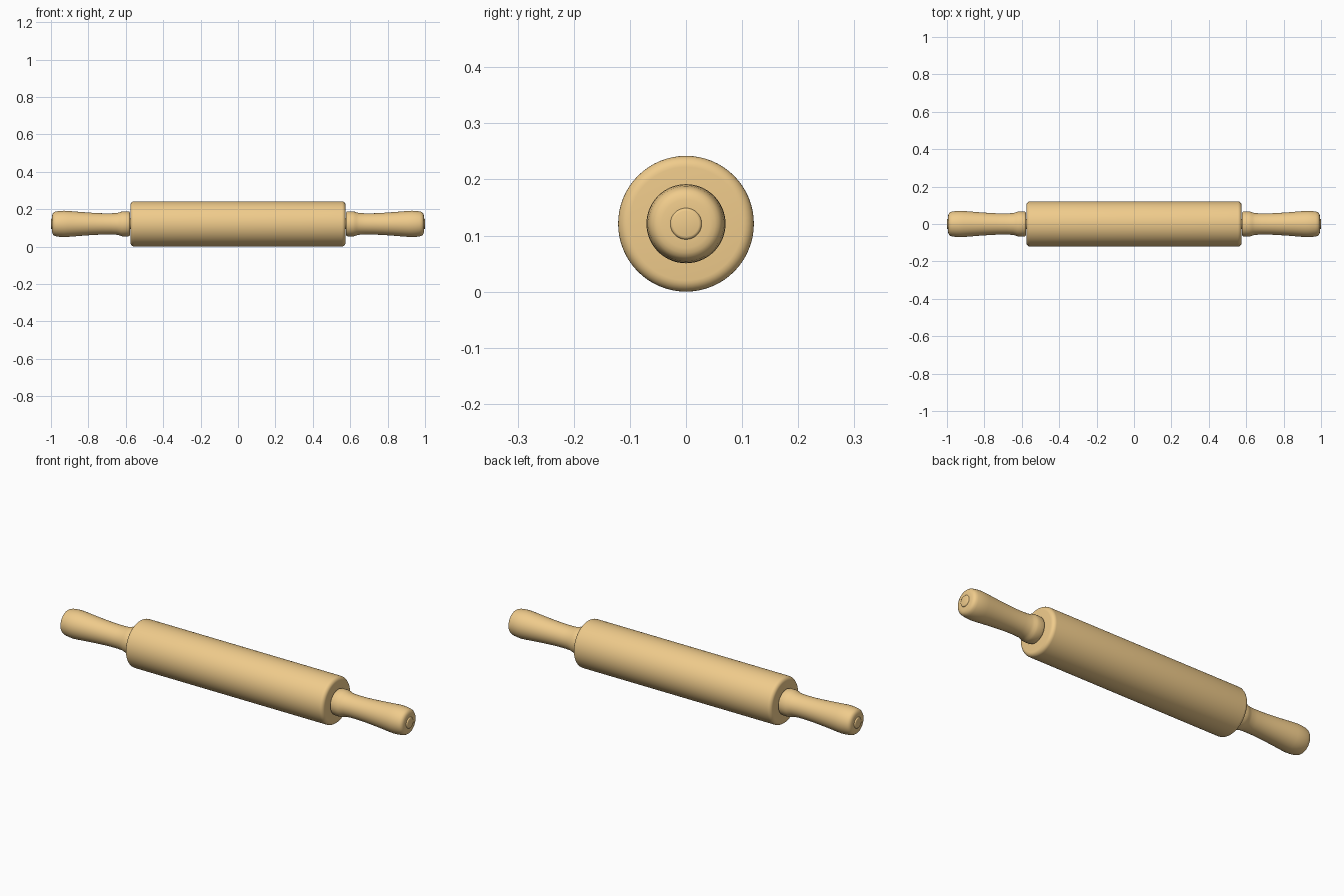
import bpy, bmesh, math

if "Cube" in bpy.data.objects:
    bpy.data.objects.remove(bpy.data.objects["Cube"])

R = 0.121          # roller radius, also axis height
SEGMENTS = 64

wood = bpy.data.materials.new("wood")
wood.diffuse_color = (0.87, 0.60, 0.26, 1)
wood.use_nodes = True
wood.node_tree.nodes["Principled BSDF"].inputs["Base Color"].default_value = wood.diffuse_color


def lathe(name, profile):
    """Spin (x, radius) points round the long axis into a closed solid."""
    bm = bmesh.new()
    rings = []
    for x, r in profile:
        rings.append([bm.verts.new((x, r * math.cos(a), R + r * math.sin(a)))
                      for a in (2 * math.pi * i / SEGMENTS for i in range(SEGMENTS))])
    for a, b in zip(rings, rings[1:]):
        for i in range(SEGMENTS):
            j = (i + 1) % SEGMENTS
            bm.faces.new((a[i], a[j], b[j], b[i]))
    bm.faces.new(rings[0])
    bm.faces.new(rings[-1])
    bmesh.ops.recalc_face_normals(bm, faces=bm.faces)
    mesh = bpy.data.meshes.new(name)
    bm.to_mesh(mesh)
    bm.free()
    mesh.materials.append(wood)
    obj = bpy.data.objects.new(name, mesh)
    bpy.context.collection.objects.link(obj)
    bpy.ops.object.select_all(action='DESELECT')
    obj.select_set(True)
    bpy.context.view_layer.objects.active = obj
    bpy.ops.object.shade_smooth_by_angle(angle=math.radians(40))
    return obj


# Roller with rounded end rims
fillet = 0.02
rim = [(0.575 - fillet + fillet * math.sin(t), R - fillet + fillet * math.cos(t))
       for t in (math.pi / 2 * i / 6 for i in range(7))]
rim.append((0.575, 0.03))
lathe("roller", [(-x, r) for x, r in reversed(rim)] + rim)

# Handles: collar, slim neck, swelling grip and rounded end
grip = [(0.577, 0.030), (0.577, 0.060), (0.581, 0.065), (0.588, 0.067),
        (0.615, 0.067), (0.625, 0.065), (0.635, 0.061), (0.648, 0.058),
        (0.68, 0.0565), (0.73, 0.057), (0.78, 0.0595), (0.83, 0.063),
        (0.88, 0.067), (0.91, 0.0695), (0.93, 0.0705), (0.95, 0.0695),
        (0.97, 0.067), (0.981, 0.064), (0.988, 0.059), (0.992, 0.052),
        (0.994, 0.043), (0.994, 0.026)]
for side, s in (("left", -1), ("right", 1)):
    lathe(side + "_handle", [(s * x, r) for x, r in grip])

# Axle rod showing as a small button at each end
tip = [(0.996, 0.028), (0.999, 0.026), (1.0, 0.023)]
lathe("axle", [(-x, r) for x, r in reversed(tip)] + tip)
